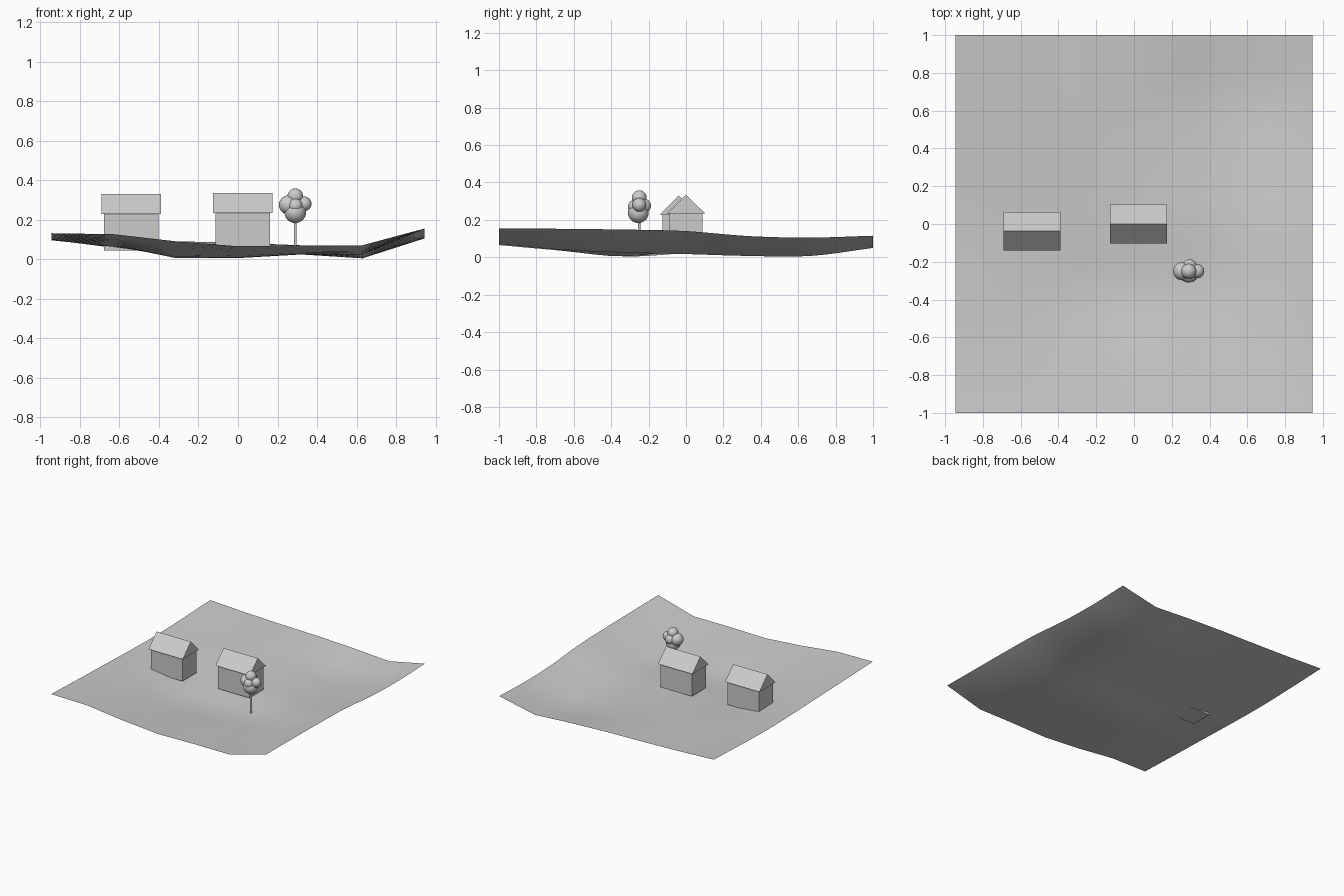
import bpy, bmesh

if "Cube" in bpy.data.objects:
    bpy.data.objects.remove(bpy.data.objects["Cube"])


def mesh_object(name, verts, faces, smooth=False):
    mesh = bpy.data.meshes.new(name)
    mesh.from_pydata(verts, [], faces)
    obj = bpy.data.objects.new(name, mesh)
    bpy.context.collection.objects.link(obj)
    mesh.polygons.foreach_set("use_smooth", [smooth] * len(mesh.polygons))
    return obj


# Rolling terrain: 6 x 6 cells, rows run front to back
HEIGHTS = [
    (.136, .131, .095, .070, .075, .075, .160),
    (.125, .100, .050, .040, .050, .045, .157),
    (.115, .080, .010, .010, .028, .030, .153),
    (.105, .062, .028, .045, .048, .022, .145),
    (.100, .070, .058, .058, .040, .012, .118),
    (.108, .085, .080, .075, .030, .012, .110),
    (.120, .105, .095, .088, .075, .055, .120),
]
N = 7


def spline(values, t):
    # Catmull-Rom sample along a row of heights
    i = min(int(t), N - 2)
    f = t - i
    b, c = values[i], values[i + 1]
    a = values[i - 1] if i > 0 else 2 * b - c
    d = values[i + 2] if i + 2 < N else 2 * c - b
    return b + .5 * f * (c - a + f * (2 * a - 5 * b + 4 * c - d + f * (3 * (b - c) + d - a)))


# Straight cells across x, gentle curve along y
STEPS = 4
rows = (N - 1) * STEPS + 1
verts = []
for j in range(rows):
    for i in range(N):
        z = spline([row[i] for row in HEIGHTS], j / STEPS)
        verts.append((-.945 + .315 * i, -1 + 2 * j / (rows - 1), max(z, 0.004)))
low = min(v[2] for v in verts)
verts = [(x, y, z - low + .004) for x, y, z in verts]
faces = [(j * N + i, j * N + i + 1, (j + 1) * N + i + 1, (j + 1) * N + i)
         for j in range(rows - 1) for i in range(N - 1)]
mesh_object("terrain", verts, faces, smooth=True)


# Houses: box walls with an overhanging gable roof
def house(name, cx, cy, base, eave, ridge):
    def box(w, d, z0, z1):
        return [(cx + sx * w, cy + sy * d, z) for z in (z0, z1)
                for sx, sy in ((-1, -1), (1, -1), (1, 1), (-1, 1))]
    mesh_object(name + "_walls", box(.138, .088, base, eave),
                [(3, 2, 1, 0), (4, 5, 6, 7), (0, 1, 5, 4), (1, 2, 6, 5), (2, 3, 7, 6), (3, 0, 4, 7)])
    roof = [(cx + sx * .151, cy + y, z) for sx in (-1, 1)
            for y, z in ((-.102, eave), (.102, eave), (0, ridge))]
    mesh_object(name + "_roof", roof,
                [(0, 2, 1), (3, 4, 5), (0, 1, 4, 3), (1, 2, 5, 4), (2, 0, 3, 5)])


house("left_house", -.54, -.038, .045, .228, .330)
house("middle_house", .024, 0, .048, .234, .335)

# Tree trunk
bpy.ops.mesh.primitive_cylinder_add(vertices=12, radius=.007, depth=.19, location=(.29, -.25, .12))
bpy.context.object.name = "tree_trunk"

# Tree crown
CROWN = {
    "left": (.255, -.25, .275, .048), "right": (.335, -.25, .280, .037),
    "top": (.29, -.25, .318, .040), "bottom": (.29, -.255, .238, .055),
    "back": (.295, -.225, .275, .038), "front": (.29, -.272, .270, .038),
}
for side, (x, y, z, r) in CROWN.items():
    bpy.ops.mesh.primitive_uv_sphere_add(segments=24, ring_count=14, radius=r, location=(x, y, z))
    bpy.context.object.name = "tree_crown_" + side
    bpy.ops.object.shade_smooth()
